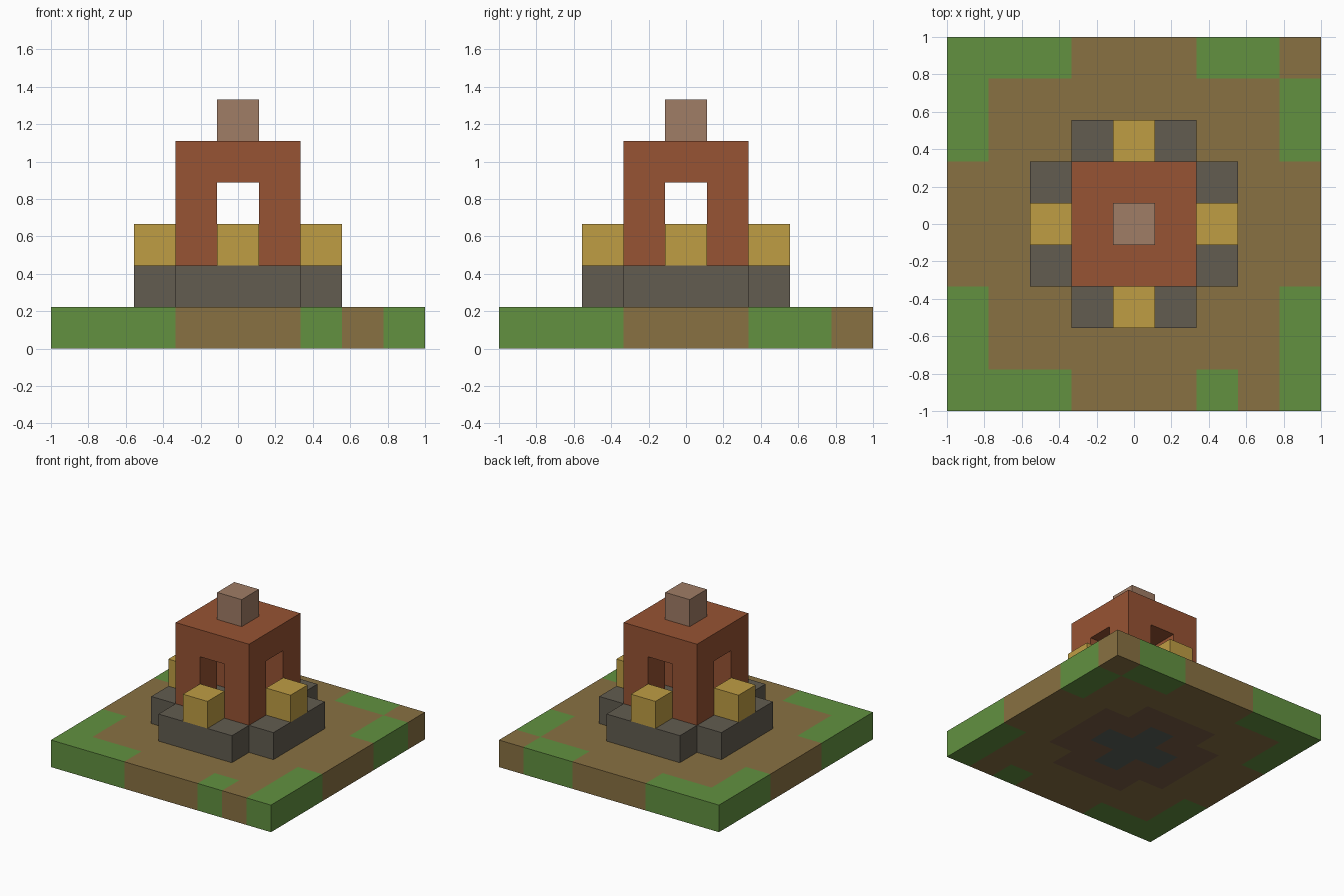
import bpy
import bmesh
from mathutils import Vector

if "Cube" in bpy.data.objects:
    bpy.data.objects.remove(bpy.data.objects["Cube"], do_unlink=True)

U = 2 / 9  # side of one block


def material(name, rgb):
    linear = [((c / 255 + 0.055) / 1.055) ** 2.4 for c in rgb] + [1.0]
    mat = bpy.data.materials.new(name)
    mat.use_nodes = True
    mat.diffuse_color = linear
    bsdf = next(n for n in mat.node_tree.nodes if n.type == "BSDF_PRINCIPLED")
    bsdf.inputs["Base Color"].default_value = linear
    return mat


grass = material("grass green", (98, 145, 64))
earth = material("earth brown", (137, 113, 66))
soil = material("dark soil", (122, 94, 70))
slate = material("blue grey slate", (92, 98, 92))
stone = material("grey stone", (98, 92, 80))
brick = material("red brick", (151, 83, 51))
gold = material("straw gold", (191, 157, 68))
clay = material("pale clay", (160, 125, 102))


def cell(center):
    """Block column and row, counted from the middle of the model."""
    return [max(-4, min(4, round(v / U))) for v in center[:2]]


def slab(name, blocks, level, mats, keep=None, at=(0, 0), refine=None):
    """One layer of blocks, extruded from a square grid."""
    bm = bmesh.new()
    bmesh.ops.create_grid(bm, x_segments=blocks, y_segments=blocks, size=blocks * U / 2)
    if keep:
        gone = [f for f in bm.faces if not keep(*cell(f.calc_center_median()))]
        bmesh.ops.delete(bm, geom=gone, context="FACES")
    ext = bmesh.ops.extrude_face_region(bm, geom=bm.faces[:], use_keep_orig=True)
    top = [v for v in ext["geom"] if isinstance(v, bmesh.types.BMVert)]
    bmesh.ops.translate(bm, verts=top, vec=(0, 0, U))
    bmesh.ops.recalc_face_normals(bm, faces=bm.faces[:])
    if refine:
        refine(bm)
    mesh = bpy.data.meshes.new(name)
    bm.to_mesh(mesh)
    bm.free()
    for mat in mats:
        mesh.materials.append(mat)
    obj = bpy.data.objects.new(name, mesh)
    obj.location = Vector((at[0], at[1], level)) * U
    bpy.context.scene.collection.objects.link(obj)
    return obj


def plus(x, y):
    return abs(x) + abs(y) <= 1


def broad_cross(x, y):
    return max(abs(x), abs(y)) <= 2 and abs(x) + abs(y) < 4


def ground_index(x, y):
    if plus(x, y):
        return 3
    if broad_cross(x, y):
        return 2
    rim = max(abs(x), abs(y)) == 4
    path = min(abs(x), abs(y)) <= 1
    bare = (x, y) in ((4, 4), (3, -4))
    return 0 if rim and not path and not bare else 1


def paint_ground(bm):
    # Nudge side-face centres inwards so each takes its own block's colour
    for f in bm.faces:
        inside = f.calc_center_median() - f.normal * U / 2
        f.material_index = ground_index(*cell(inside))


def add_corner_posts(bm):
    # Pull the four corner faces of the underside down into posts
    under = [f for f in bm.faces if f.normal.z < -0.5
             and 0 not in cell(f.calc_center_median())]
    posts = bmesh.ops.extrude_discrete_faces(bm, faces=under)["faces"]
    for f in posts:
        bmesh.ops.translate(bm, verts=f.verts[:], vec=(0, 0, -2 * U))
    bmesh.ops.recalc_face_normals(bm, faces=bm.faces[:])


# Ground and stone platform
slab("ground", 9, 0, [grass, earth, soil, slate], refine=paint_ground)
slab("stone_platform", 5, 1, [stone], keep=broad_cross)

# House with a crossing passage, and its chimney
slab("house", 3, 4, [brick], refine=add_corner_posts)
slab("chimney", 1, 5, [clay])

# One block in front of each opening
for side, spot in (("front", (0, -2)), ("back", (0, 2)),
                   ("left", (2, 0)), ("right", (-2, 0))):
    slab(side + "_step", 1, 2, [gold], at=spot)
